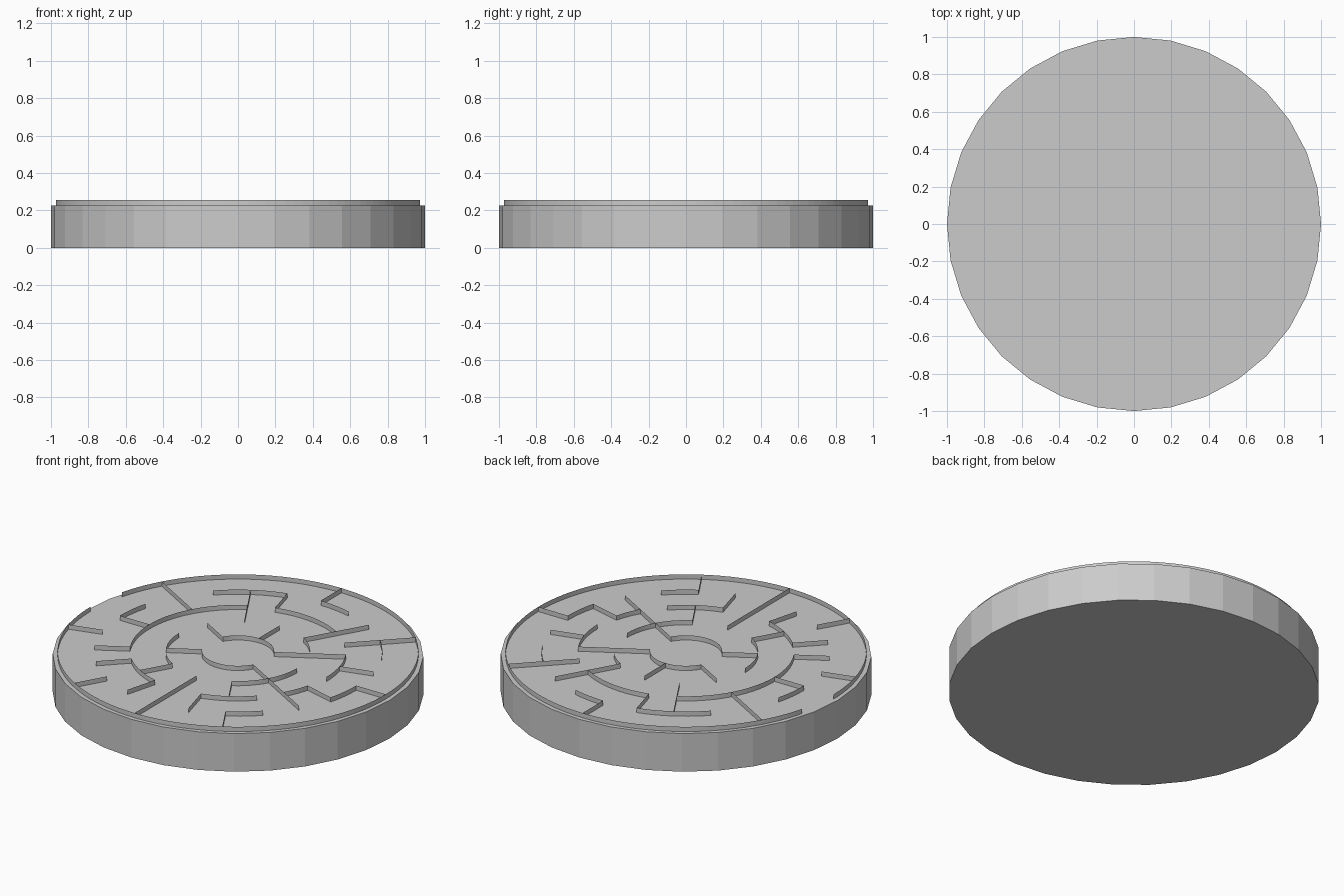
import bpy, bmesh
from math import cos, sin, radians

if "Cube" in bpy.data.objects:
    bpy.data.objects.remove(bpy.data.objects["Cube"])

BASE_H = 0.227      # top of the disc
WALL_TOP = 0.255    # top edge of the maze walls
STEP = 0.1946       # spacing between maze rings


def polar(ring, deg):
    a = radians(deg)
    return ring * STEP * cos(a), ring * STEP * sin(a)


def make_object(name, bm):
    mesh = bpy.data.meshes.new(name)
    bm.to_mesh(mesh)
    bm.free()
    obj = bpy.data.objects.new(name, mesh)
    bpy.context.collection.objects.link(obj)
    return obj


def ribbon(bm, points):
    """Upright paper-thin wall along a path of plan points."""
    low = [bm.verts.new((x, y, BASE_H)) for x, y in points]
    high = [bm.verts.new((x, y, WALL_TOP)) for x, y in points]
    for i in range(len(points) - 1):
        bm.faces.new((low[i], low[i + 1], high[i + 1], high[i]))


# Round 32-sided base
bpy.ops.mesh.primitive_cylinder_add(vertices=32, radius=1, depth=BASE_H,
                                    location=(0, 0, BASE_H / 2))
bpy.context.object.name = "disc_base"

# Curved walls: ring number -> (start, end) angles in degrees
arcs = {
    1: [(30, 150), (210, 330)],
    2: [(30, 60), (180, 240), (300, 360)],
    3: [(0, 30), (60, 105), (120, 210), (225, 255), (285, 315), (330, 345)],
    4: [(30, 45), (75, 90), (105, 135), (165, 180), (300, 315), (345, 360)],
    5: [(-180, 165)],
}
bm = bmesh.new()
for ring, spans in arcs.items():
    for a, b in spans:
        n = (b - a) // 3
        ribbon(bm, [polar(ring, a + (b - a) * i / n) for i in range(n + 1)])
make_object("curved_walls", bm)

# Straight walls: (inner ring, outer ring) -> angles in degrees
spokes = {
    (1, 2): [90, 150, 210],
    (1, 3): [30],
    (1, 4): [330],
    (2, 3): [240, 300],
    (2, 4): [60, 120],
    (2, 5): [270],
    (3, 4): [15, 105, 180, 210, 225, 255, 285, 345],
    (3, 5): [45, 150],
    (4, 5): [0, 90, 195, 240, 300],
}
bm = bmesh.new()
for (inner, outer), angles in spokes.items():
    for a in angles:
        ribbon(bm, [polar(inner, a), polar(outer, a)])
make_object("straight_walls", bm)
